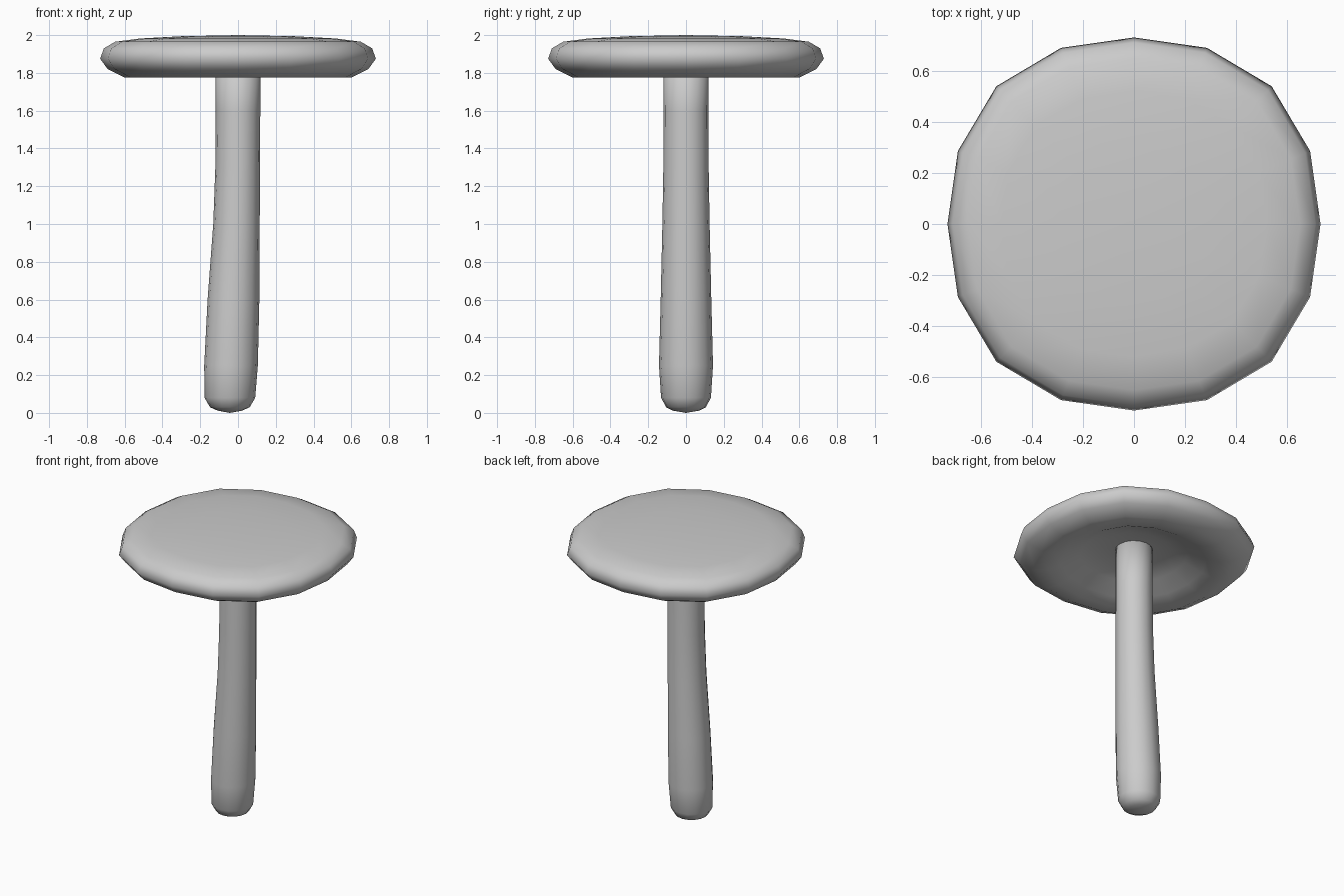
import bpy, bmesh, math

if "Cube" in bpy.data.objects:
    bpy.data.objects.remove(bpy.data.objects["Cube"])

SIDES = 16


def loft(name, rings, bottom=None, top=None):
    """Skin a stack of rings; each ring is a function of the angle giving (x, y, z)."""
    bm = bmesh.new()
    angles = [2 * math.pi * i / SIDES for i in range(SIDES)]
    loops = [[bm.verts.new(ring(a)) for a in angles] for ring in rings]
    for lo, hi in zip(loops, loops[1:]):
        for i in range(SIDES):
            j = (i + 1) % SIDES
            bm.faces.new((lo[i], lo[j], hi[j], hi[i]))
    for point, loop in ((bottom, loops[0]), (top, loops[-1])):
        if point:
            v = bm.verts.new(point)
            for i in range(SIDES):
                bm.faces.new((loop[i], loop[(i + 1) % SIDES], v))
    bmesh.ops.recalc_face_normals(bm, faces=bm.faces)
    for f in bm.faces:
        f.smooth = True
    mesh = bpy.data.meshes.new(name)
    bm.to_mesh(mesh)
    bm.free()
    obj = bpy.data.objects.new(name, mesh)
    bpy.context.collection.objects.link(obj)
    return obj


def stem_ring(cx, rx, ry, z):
    return lambda a: (cx + rx * math.cos(a), ry * math.sin(a), z)


def cap_ring(r, z):
    # slightly squared circle: a little wider along the diagonals
    def ring(a):
        k = r * (1.022 - 0.022 * math.cos(4 * a))
        return (k * math.cos(a), k * math.sin(a), z)
    return ring


# Stem: leans and thickens toward the foot
stem_profile = [
    (-0.043, 0.065, 0.07, 0.012), (-0.043, 0.105, 0.105, 0.03),
    (-0.043, 0.134, 0.132, 0.08), (-0.037, 0.142, 0.143, 0.25),
    (-0.024, 0.137, 0.134, 0.60), (-0.008, 0.123, 0.125, 1.00),
    (-0.002, 0.118, 0.12, 1.30), (0.0, 0.118, 0.119, 1.60),
    (0.0, 0.118, 0.118, 1.92),
]
loft("stem", [stem_ring(*p) for p in stem_profile],
     bottom=(-0.043, 0, 0.0), top=(0, 0, 1.92))

# Cap: hollow underside, rounded rim, gently domed top
cap_profile = [
    (0.11, 1.89), (0.22, 1.885), (0.33, 1.855), (0.44, 1.80), (0.52, 1.775),
    (0.60, 1.775), (0.69, 1.82), (0.73, 1.875), (0.71, 1.93),
    (0.65, 1.965), (0.52, 1.982), (0.30, 1.994),
]
loft("cap", [cap_ring(*p) for p in cap_profile],
     bottom=(0, 0, 1.89), top=(0, 0, 2.0))
